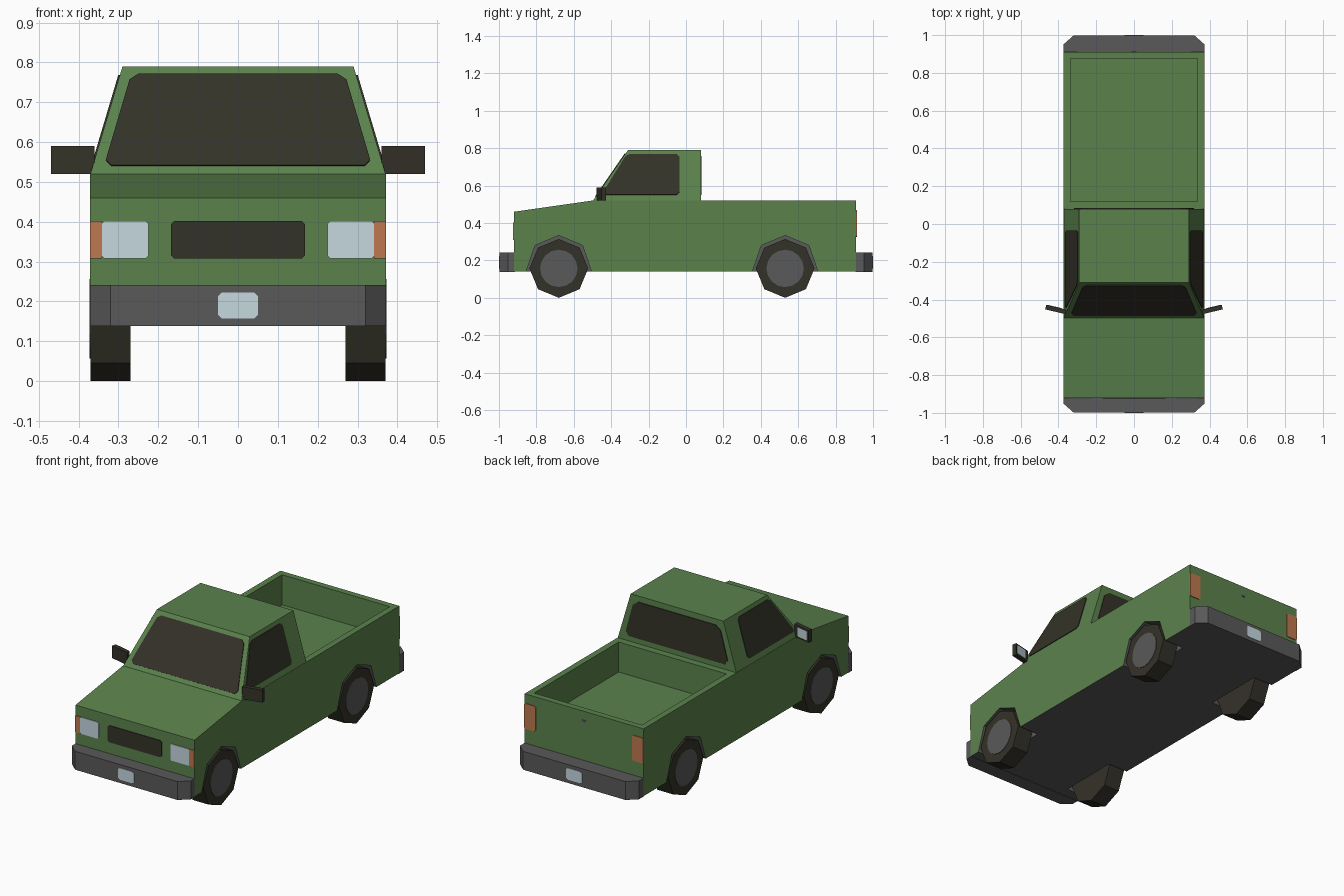
import bpy, bmesh, math
from mathutils import Vector

if "Cube" in bpy.data.objects:
    bpy.data.objects.remove(bpy.data.objects["Cube"])


def material(name, r, g, b):
    m = bpy.data.materials.new(name)
    m.diffuse_color = (r, g, b, 1)
    m.use_nodes = True
    m.node_tree.nodes["Principled BSDF"].inputs["Base Color"].default_value = m.diffuse_color
    return m


GREEN = material("green_paint", 0.105, 0.225, 0.073)
DARK = material("dark_glass_and_rubber", 0.034, 0.032, 0.021)
GREY = material("grey_trim", 0.100, 0.100, 0.102)
PALE = material("pale_lamp", 0.56, 0.69, 0.74)
ORANGE = material("orange_lamp", 0.51, 0.19, 0.077)


def mesh_object(name, bm, *mats):
    bmesh.ops.recalc_face_normals(bm, faces=bm.faces)
    me = bpy.data.meshes.new(name)
    bm.to_mesh(me)
    bm.free()
    for m in mats:
        me.materials.append(m)
    ob = bpy.data.objects.new(name, me)
    bpy.context.collection.objects.link(ob)
    return ob


def extrude(name, pts, offset, *mats):
    """Solid made by sweeping a flat 3D outline along an offset."""
    bm = bmesh.new()
    face = bm.faces.new([bm.verts.new(p) for p in pts])
    geom = bmesh.ops.extrude_face_region(bm, geom=[face])["geom"]
    bmesh.ops.translate(bm, vec=offset, verts=[v for v in geom if isinstance(v, bmesh.types.BMVert)])
    return mesh_object(name, bm, *mats)


def side_solid(name, yz, x0, x1, *mats):
    return extrude(name, [(x0, y, z) for y, z in yz], (x1 - x0, 0, 0), *mats)


def plate(name, pts, out, mat, cut=0.0, thick=0.004):
    """Thin panel on a surface, with clipped corners, raised towards 'out'."""
    pts = [Vector(p) for p in pts]
    n = (pts[1] - pts[0]).cross(pts[2] - pts[0]).normalized()
    if n.dot(Vector(out)) < 0:
        n = -n
    if cut:
        clipped = []
        for i, p in enumerate(pts):
            for q in (pts[i - 1], pts[(i + 1) % len(pts)]):
                clipped.append(p + (q - p).normalized() * cut)
        pts = clipped
    return extrude(name, [p - n * 0.002 for p in pts], n * (thick + 0.002), mat)


def rect(x0, x1, z0, z1, y):
    return [(x0, y, z0), (x1, y, z0), (x1, y, z1), (x0, y, z1)]


def ring(cy, cz, r, n):
    return [(cy + r * math.sin(2 * math.pi * i / n), cz + r * math.cos(2 * math.pi * i / n))
            for i in range(n)]


W, TOP = 0.372, 0.29
AXLES = {"front": -0.68, "rear": 0.53}

# body with load bed and wheel arches cut out
body = side_solid("body", [(-0.92, 0.14), (-0.92, 0.46), (-0.5, 0.52), (0.91, 0.52), (0.91, 0.14)],
                  -W, W, GREEN, GREY)
cutters = [extrude("bed_cutter", [(-0.337, 0.12, 0.35), (0.337, 0.12, 0.35), (0.337, 0.875, 0.35),
                                  (-0.337, 0.875, 0.35)], (0, 0, 0.4))]
for cy in AXLES.values():
    arch = [(cy - 0.185, 0.05), (cy - 0.175, 0.14), (cy - 0.127, 0.28), (cy, 0.333),
            (cy + 0.127, 0.28), (cy + 0.175, 0.14), (cy + 0.185, 0.05)]
    for s in (-1, 1):
        cutters.append(side_solid("arch_cutter", arch, s * 0.25, s * 0.5))
for c in cutters:
    mod = body.modifiers.new("cut", 'BOOLEAN')
    mod.operation, mod.solver, mod.object = 'DIFFERENCE', 'EXACT', c
bpy.context.view_layer.objects.active = body
for mod in list(body.modifiers):
    bpy.ops.object.modifier_apply(modifier=mod.name)
for c in cutters:
    bpy.data.objects.remove(c)
# underside and arch linings are grey
for p in body.data.polygons:
    in_arch = any(abs(p.center.y - cy) < 0.19 for cy in AXLES.values()) and p.center.z < 0.335
    under = p.normal.z < -0.3
    lining = in_arch and (abs(p.normal.x) < 0.5 or abs(p.center.x) < 0.3)
    p.material_index = 1 if under or lining else 0

# cab, narrowing towards the roof
bm = bmesh.new()
low = [bm.verts.new(p) for p in ((-W, -0.5, 0.515), (W, -0.5, 0.515), (W, 0.08, 0.515), (-W, 0.08, 0.515))]
high = [bm.verts.new(p) for p in ((-TOP, -0.31, 0.79), (TOP, -0.31, 0.79), (TOP, 0.08, 0.79), (-TOP, 0.08, 0.79))]
bm.faces.new(low)
bm.faces.new(high)
for i in range(4):
    j = (i + 1) % 4
    bm.faces.new((low[i], low[j], high[j], high[i]))
mesh_object("cab", bm, GREEN)


def cab_x(z):
    return W - (z - 0.515) / 0.275 * (W - TOP)


def screen_y(z):
    return -0.5 + (z - 0.515) / 0.275 * 0.19


# windows
plate("windshield", [(-0.336, screen_y(0.54), 0.54), (0.336, screen_y(0.54), 0.54),
                     (0.268, screen_y(0.77), 0.77), (-0.268, screen_y(0.77), 0.77)], (0, -1, 1), DARK, 0.018)
plate("rear_window", [(-0.325, 0.08, 0.55), (0.325, 0.08, 0.55), (0.268, 0.08, 0.757), (-0.268, 0.08, 0.757)],
      (0, 1, 0), DARK, 0.025)
for s, side in ((1, "right"), (-1, "left")):
    plate(side + "_window", [(s * cab_x(z), y, z) for y, z in
                             ((-0.452, 0.55), (-0.317, 0.768), (-0.035, 0.768), (-0.035, 0.55))],
          (s, 0, 0), DARK, 0.015)

    # door mirrors
    extrude(side + "_mirror", [(s * x, y, 0.52) for x, y in
                               ((0.36, -0.478), (0.47, -0.452), (0.465, -0.428), (0.36, -0.453))],
            (0, 0, 0.07), DARK)
    plate(side + "_mirror_glass", [(s * x, -0.453 + (x - 0.36) * 0.238, z) for x, z in
                                   ((0.385, 0.53), (0.458, 0.53), (0.458, 0.582), (0.385, 0.582))],
          (0, 1, 0), PALE, 0.005, 0.002)

    # lamps
    plate(side + "_headlight", rect(s * 0.225, s * 0.342, 0.308, 0.402, -0.92), (0, -1, 0), PALE, 0.006)
    plate(side + "_indicator", rect(s * 0.342, s * W, 0.308, 0.402, -0.92), (0, -1, 0), ORANGE)
    plate(side + "_tail_light", rect(s * 0.302, s * W, 0.325, 0.468, 0.91), (0, 1, 0), ORANGE, 0.006)

    # wheels
    for end, cy in AXLES.items():
        side_solid(f"{end}_{side}_tyre", ring(cy, 0.157, 0.157, 8), s * 0.27, s * 0.37, DARK)
        side_solid(f"{end}_{side}_hub", ring(cy, 0.157, 0.1, 16), s * 0.366, s * 0.373, GREY)

# grille and tailgate handle
plate("grille", rect(-0.168, 0.168, 0.308, 0.402, -0.92), (0, -1, 0), DARK, 0.008)
plate("tailgate_handle", rect(-0.012, 0.012, 0.458, 0.47, 0.91), (0, 1, 0), GREY, 0, 0.002)

# bumpers with number plates
for end, s, y in (("front", -1, 0.915), ("rear", 1, 0.905)):
    extrude(end + "_bumper", [(-W, s * y, 0.138), (W, s * y, 0.138), (W, s * 0.952, 0.138), (0.32, s * 0.998, 0.138),
                              (-0.32, s * 0.998, 0.138), (-W, s * 0.952, 0.138)], (0, 0, 0.104), GREY)
    plate(end + "_plate", rect(-0.05, 0.05, 0.157, 0.223, s * 0.998), (0, s, 0), PALE, 0.01, 0.002)
